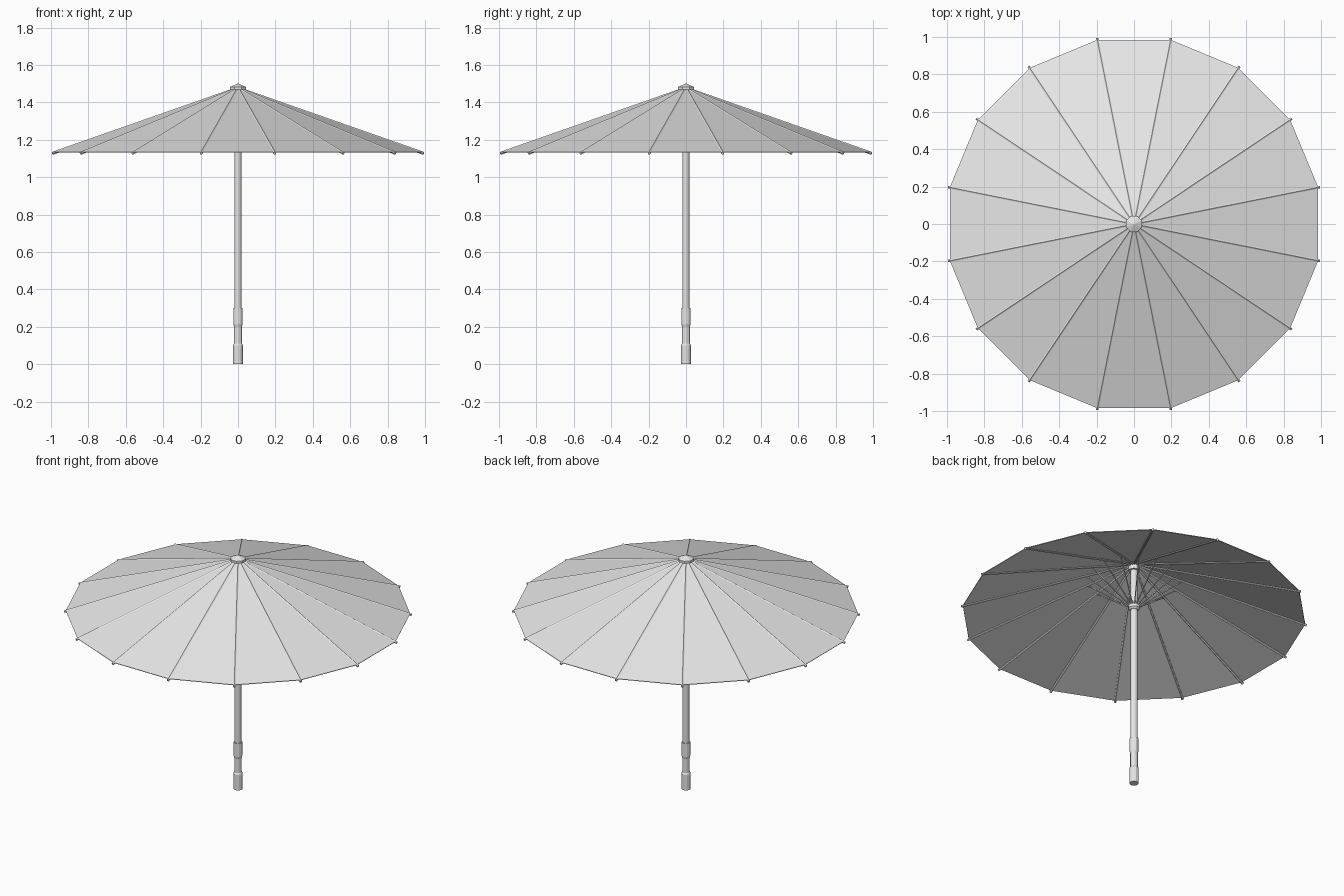
import bpy
from math import sin, cos, pi
from mathutils import Vector

old = bpy.data.objects.get("Cube")
if old:
    bpy.data.objects.remove(old)

grey = bpy.data.materials.new("plain grey")
grey.use_nodes = True
grey.diffuse_color = (0.8, 0.8, 0.8, 1)
grey.node_tree.nodes["Principled BSDF"].inputs["Base Color"].default_value = (0.8, 0.8, 0.8, 1)

SIDES = 16
RIM_R, RIM_Z, TOP_Z = 1.004, 1.135, 1.48


def make(name, verts, faces):
    mesh = bpy.data.meshes.new(name)
    mesh.from_pydata(verts, [], faces)
    mesh.materials.append(grey)
    obj = bpy.data.objects.new(name, mesh)
    bpy.context.collection.objects.link(obj)
    return obj


def lathe(name, profile, n):
    """Turn a (radius, height) profile around z, closed at both ends."""
    verts = [(r * cos(2 * pi * (i + 0.5) / n), r * sin(2 * pi * (i + 0.5) / n), z)
             for r, z in profile for i in range(n)]
    faces = [(k * n + i, k * n + (i + 1) % n, (k + 1) * n + (i + 1) % n, (k + 1) * n + i)
             for k in range(len(profile) - 1) for i in range(n)]
    faces += [tuple(reversed(range(n))), tuple(range(len(verts) - n, len(verts)))]
    return make(name, verts, faces)


def rod(name, a, b, radius, n=6):
    """Straight rod from a to b."""
    a, b = Vector(a), Vector(b)
    turn = (b - a).to_track_quat('Z', 'Y')
    obj = lathe(name, [(radius, 0), (radius, (b - a).length)], n)
    obj.data.transform(turn.to_matrix().to_4x4())
    obj.location = a
    return obj


def polar(r, angle, z):
    return (r * cos(angle), r * sin(angle), z)


def canopy_z(r):
    return TOP_Z - (TOP_Z - RIM_Z) * r / RIM_R


angles = [2 * pi * (i + 0.5) / SIDES for i in range(SIDES)]

# Canopy of flat panels
rim = [polar(RIM_R, a, RIM_Z) for a in angles]
canopy = make("canopy", [(0, 0, TOP_Z)] + rim,
              [(0, i + 1, (i + 1) % SIDES + 1) for i in range(SIDES)])
thick = canopy.modifiers.new("thickness", 'SOLIDIFY')
thick.thickness = 0.004
thick.offset = -1

# Ribs under the panel seams, and stretchers down to the runner
for i, a in enumerate(angles):
    rod(f"rib_{i + 1}", polar(0.02, a, canopy_z(0.02) - 0.005),
        polar(1.012, a, canopy_z(1.012) - 0.005), 0.008)
    rod(f"stretcher_{i + 1}", polar(0.025, a, 1.19),
        polar(0.28, a, canopy_z(0.28) - 0.008), 0.004, 4)

# Shaft, grip and fittings
lathe("shaft", [(0.02, 0.05), (0.02, 1.47)], 12)
lathe("grip", [(0.027, 0), (0.027, 0.1), (0.022, 0.11), (0.022, 0.2),
               (0.026, 0.215), (0.026, 0.3)], 12)
lathe("runner", [(0.024, 1.165), (0.034, 1.175), (0.034, 1.195), (0.024, 1.205)], 12)
lathe("hub", [(0.032, 1.43), (0.032, 1.465)], 12)
lathe("cap", [(0.046, 1.468), (0.046, 1.482), (0.004, 1.5)], 8)
